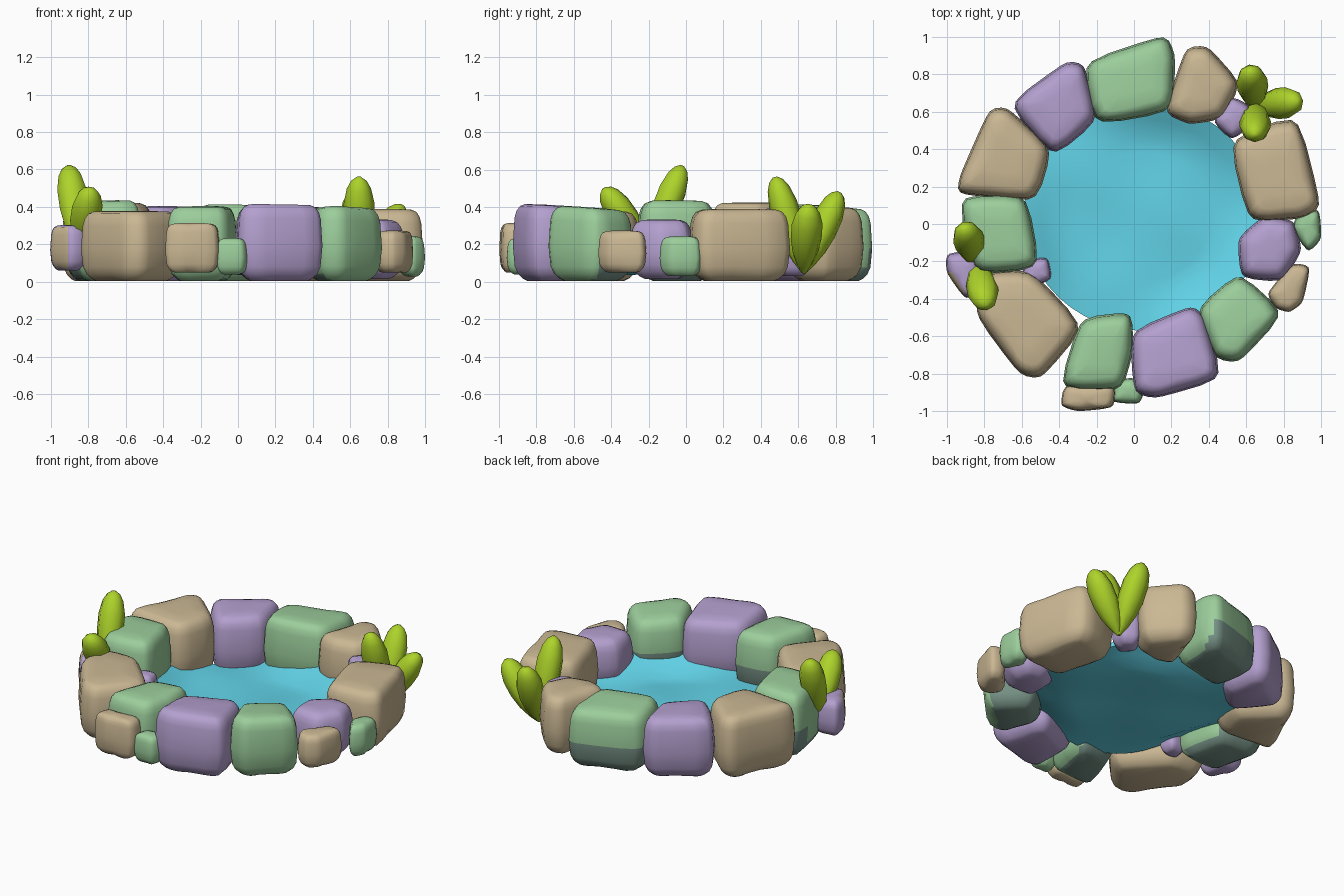
import bpy, bmesh, math
from mathutils import Vector

if "Cube" in bpy.data.objects:
    bpy.data.objects.remove(bpy.data.objects["Cube"])


def material(name, rgb):
    m = bpy.data.materials.new(name)
    m.diffuse_color = [((c / 255 + 0.055) / 1.055) ** 2.4 for c in rgb] + [1]
    m.use_nodes = True
    m.node_tree.nodes["Principled BSDF"].inputs["Base Color"].default_value = m.diffuse_color
    return m


GREEN = material("sage green stone", (156, 206, 156))
DARK = material("mossy grey green", (118, 145, 134))
TAN = material("tan stone", (203, 184, 148))
PURPLE = material("lilac stone", (180, 160, 207))
WATER = material("water blue", (100, 216, 237))
LEAF = material("leaf green", (173, 211, 42))


def finish(name, bm, mat, angle=60, second=None, rule=None):
    bmesh.ops.recalc_face_normals(bm, faces=bm.faces)
    bm.normal_update()
    me = bpy.data.meshes.new(name)
    if rule:
        for f in bm.faces:
            f.material_index = int(rule(f.calc_center_median(), f.normal))
    bm.to_mesh(me)
    bm.free()
    me.materials.append(mat)
    if second:
        me.materials.append(second)
    ob = bpy.data.objects.new(name, me)
    bpy.context.collection.objects.link(ob)
    bpy.context.view_layer.objects.active = ob
    ob.select_set(True)
    bpy.ops.object.shade_smooth_by_angle(angle=math.radians(angle))
    ob.select_set(False)
    return ob


def loft(bm, rings):
    # join equal-length rings of points and close both ends
    vs = [[bm.verts.new(p) for p in r] for r in rings]
    n = len(vs[0])
    for a, b in zip(vs, vs[1:]):
        for i in range(n):
            j = (i + 1) % n
            bm.faces.new((a[i], a[j], b[j], b[i]))
    bm.faces.new(vs[0])
    bm.faces.new(vs[-1])


# Green stones: darker underside and lower back
def mossy(c, n):
    return c.z < .19 and n.dot(Vector((-.3, .8, -.6))) > .25


def stone(name, mat, outline, z0, z1, r=0.075, tilt=(0, 0), second=None, rule=None):
    # footprint with rounded corners, lofted with rounded top and bottom rims
    pts = [Vector(p) for p in outline]
    c = sum(pts, Vector((0, 0))) / len(pts)
    grow = 1.06 if r > .06 else 1.03
    pts = [c + (p - c) * grow for p in pts]
    for k in (0.15, 0.25):
        pts = [q for i, p in enumerate(pts) for q in
               (p.lerp(pts[i - 1], k), p.lerp(pts[(i + 1) % len(pts)], k))]
    h = z1 - z0
    prof = [(z0, 1.15), (z0 + 0.15 * r, 0.8), (z0 + 0.5 * r, 0.4), (z0 + r, 0.15), (z0 + 0.46 * h, 0),
            (z1 - r, 0.13), (z1 - 0.5 * r, 0.28), (z1 - 0.15 * r, 0.55), (z1, 0.95)]
    rings = []
    for z, inset in prof:
        ring = []
        for p in pts:
            d = p - c
            q = c + d * max(0.25, 1 - inset * r / d.length)
            t = (z - z0) / h
            ring.append((q.x, q.y, z + t * (tilt[0] * (q.x - c.x) + tilt[1] * (q.y - c.y))))
        rings.append(ring)
    # gently domed top
    rings.append([(c.x + (x - c.x) * .5, c.y + (y - c.y) * .5, z1 + .004 + (z - z1) * .5)
                  for x, y, z in rings[-1]])
    bm = bmesh.new()
    loft(bm, rings)
    if mat == GREEN and r > .06:
        second, rule = DARK, mossy
    finish(name, bm, mat, 60, second, rule)


# Large rim stones
stone("back_stone", GREEN, [(-.26, .86), (.16, 1.0), (.21, .9), (.2, .61), (-.2, .54)], 0.005, .40, tilt=(0, -.08))
stone("back_left_stone", PURPLE, [(-.66, .64), (-.36, .86), (-.27, .84), (-.2, .56), (-.43, .37)], 0.005, .40)
stone("left_back_stone", TAN, [(-.93, .17), (-.92, .26), (-.77, .6), (-.68, .61), (-.45, .4), (-.53, .13)], 0.005, .42)
stone("left_stone", GREEN, [(-.93, .14), (-.58, .15), (-.51, -.23), (-.85, -.26)], 0.005, .43, tilt=(.03, 0))
stone("front_left_stone", TAN, [(-.84, -.48), (-.78, -.27), (-.55, -.26), (-.28, -.55), (-.5, -.81), (-.61, -.79)], 0.005, .375)
stone("front_stone", GREEN, [(-.28, -.51), (-.02, -.48), (-.01, -.68), (-.07, -.88), (-.39, -.87)], 0.005, .40)
stone("front_middle_stone", PURPLE, [(-.01, -.58), (.3, -.45), (.37, -.5), (.46, -.82), (.12, -.92), (.01, -.89)], 0.005, .405, tilt=(0, -.06))
stone("front_right_stone", GREEN, [(.34, -.46), (.56, -.27), (.79, -.48), (.56, -.73), (.44, -.71)], 0.005, .395, tilt=(0, -.07))
stone("right_stone", PURPLE, [(.56, -.08), (.7, .04), (.85, .01), (.89, -.14), (.79, -.3), (.58, -.28)], 0.015, .33)
stone("right_back_stone", TAN, [(.52, .44), (.87, .57), (.99, .1), (.9, .04), (.62, .02)], 0.005, .385)
stone("back_right_stone", TAN, [(.17, .6), (.28, .93), (.39, .94), (.56, .75), (.47, .57), (.3, .54)], 0.005, .395)

# Small filler stones
stone("small_back_right_stone", PURPLE, [(.42, .55), (.52, .68), (.62, .63), (.62, .52), (.52, .45)], .03, .33, .05)
stone("small_right_green_stone", GREEN, [(.84, -.02), (.9, .09), (.99, .07), (1.0, -.08), (.93, -.15)], .03, .24, .045)
stone("small_right_tan_stone", TAN, [(.71, -.37), (.85, -.21), (.94, -.23), (.9, -.42), (.83, -.47), (.76, -.45)], .05, .27, .045)
stone("small_front_tan_stone", TAN, [(-.39, -.97), (-.37, -.86), (-.1, -.86), (-.11, -.98), (-.3, -1.0)], .05, .31, .045)
stone("small_front_green_stone", GREEN, [(-.12, -.95), (-.1, -.84), (-.01, -.82), (.06, -.87), (.03, -.96)], .04, .23, .04)
stone("small_left_stone", PURPLE, [(-1.0, -.16), (-.83, -.14), (-.81, -.36), (-.9, -.4), (-1.0, -.26)], .06, .3, .05,
      second=TAN, rule=lambda c, n: n.x < -.6 and n.y < -.2)
stone("small_inner_stone", PURPLE, [(-.58, -.19), (-.46, -.18), (-.44, -.29), (-.52, -.33), (-.6, -.3)], .04, .26, .04)

# Thin water slab, low in the basin, rippled and lapping up at the rim
bm = bmesh.new()
N = 48


def water_ring(f, z):
    out = []
    for i in range(N):
        a = math.tau * i / N
        x, y = .05 + .64 * f * math.cos(a), .04 + .61 * f * math.sin(a)
        ripple = .008 * math.sin(8 * x + 3 * y) * math.cos(9 * y - 2 * x)
        lap = max(0, (f - .7) / .3) * .05 * (1 + math.cos(3 * (a - 1.25)))
        out.append((x, y, z + ripple + lap))
    return out


FS = (.1, .25, .4, .55, .7, .85, 1)
loft(bm, [water_ring(f, .045) for f in FS] + [water_ring(f, .075) for f in FS[::-1]])
finish("water", bm, WATER, 50)


# Leaves: plump eight-sided blades, narrow at the base with a rounded tip
def leaf(name, base, tip, w=.083):
    a, b = Vector(base), Vector(tip)
    d = (b - a).normalized()
    side = d.cross(Vector((0, 0, 1))).normalized()
    out = side.cross(d)
    rings = []
    for t, s in ((0, .15), (.12, .48), (.3, .82), (.5, 1), (.72, 1), (.88, .78), (.96, .5), (1, .15)):
        c = a.lerp(b, t)
        rings.append([c + side * (w * s * math.cos(k * math.tau / 8)) +
                      out * (w * .92 * s * math.sin(k * math.tau / 8)) for k in range(8)])
    bm = bmesh.new()
    loft(bm, rings)
    finish(name, bm, LEAF, 50)


B = (.65, .63, .05)
leaf("right_plant_front_leaf", B, (.645, .475, .56))
leaf("right_plant_back_leaf", B, (.62, .82, .48))
leaf("right_plant_outer_leaf", B, (.88, .655, .41))
B = (-.84, -.2, .16)
leaf("left_plant_back_leaf", B, (-.905, -.02, .62))
leaf("left_plant_front_leaf", B, (-.79, -.44, .5))
